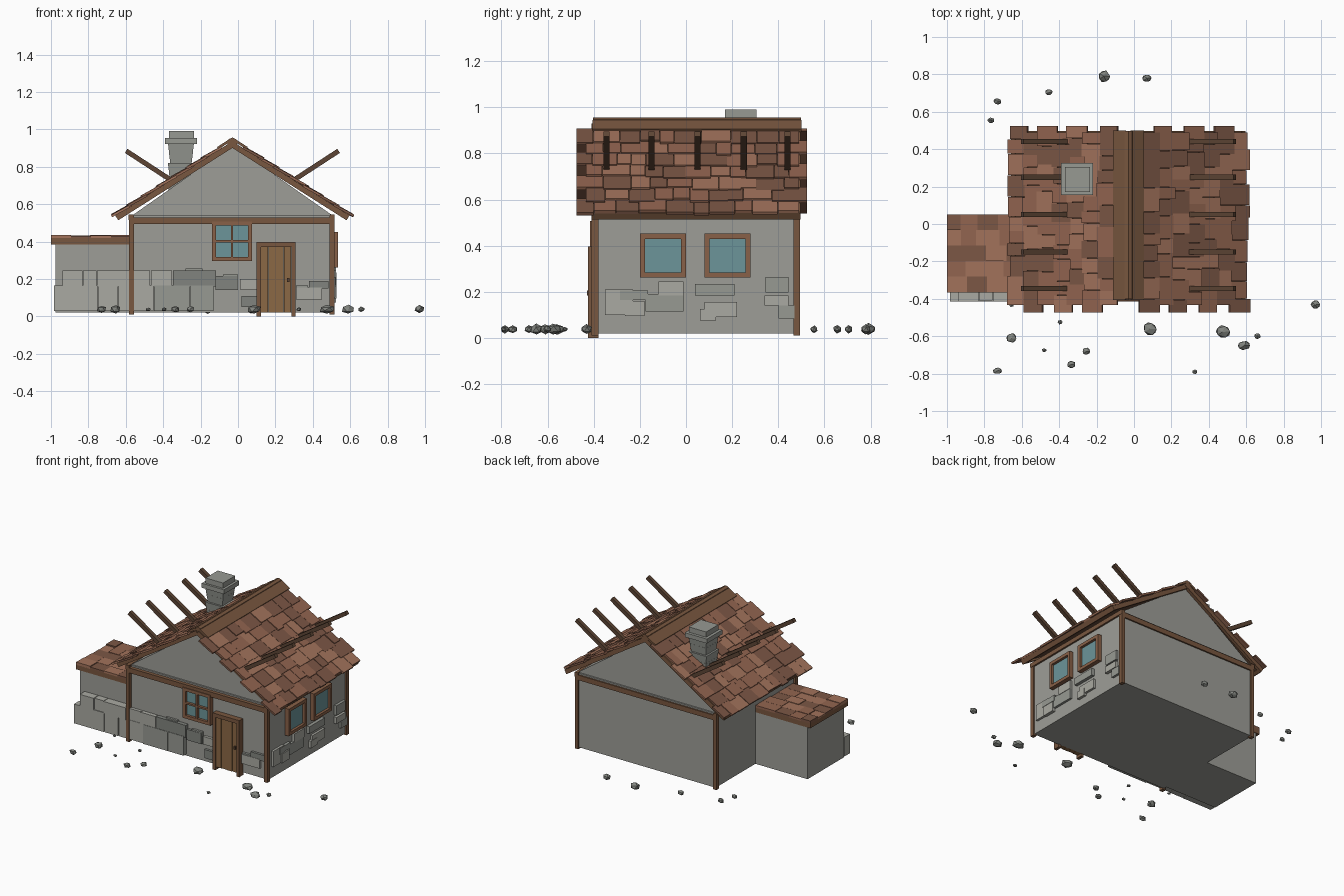
import bpy, bmesh, math, random
from mathutils import Matrix, Vector

if "Cube" in bpy.data.objects:
    bpy.data.objects.remove(bpy.data.objects["Cube"])

random.seed(4)


def mat(name, r, g, b):
    m = bpy.data.materials.new(name)
    m.diffuse_color = (r, g, b, 1)
    m.use_nodes = True
    m.node_tree.nodes["Principled BSDF"].inputs["Base Color"].default_value = m.diffuse_color
    return m


WALL = mat("plaster", .34, .34, .31)
STONE = [mat("stone_light", .40, .40, .36), mat("stone_mid", .31, .32, .29), mat("stone_dark", .22, .23, .21)]
WOOD = mat("timber", .19, .095, .05)
DARK = mat("dark_timber", .11, .06, .035)
FRAME = mat("frame_wood", .25, .12, .065)
DOOR = mat("door_wood", .26, .14, .06)
GLASS = mat("glass", .15, .30, .32)
TILES = [mat("tile_light", .36, .17, .105), mat("tile_mid", .29, .13, .08), mat("tile_dark", .20, .095, .06)]


def finish(bm, name, m):
    me = bpy.data.meshes.new(name)
    bm.to_mesh(me)
    bm.free()
    ob = bpy.data.objects.new(name, me)
    me.materials.append(m)
    bpy.context.collection.objects.link(ob)
    return ob


def add_box(bm, c, s, ry=0):
    M = Matrix.Translation(c) @ Matrix.Rotation(ry, 4, 'Y') @ Matrix.Diagonal((*s, 1))
    bmesh.ops.create_cube(bm, size=1, matrix=M)


def boxes(name, m, items):
    """One object made of boxes given as x0, x1, y0, y1, z0, z1."""
    bm = bmesh.new()
    for x0, x1, y0, y1, z0, z1 in items:
        add_box(bm, ((x0 + x1) / 2, (y0 + y1) / 2, (z0 + z1) / 2), (x1 - x0, y1 - y0, z1 - z0))
    return finish(bm, name, m)


# Walls
X0, X1, Y0, Y1, CX = -.57, .505, -.385, .485, -.03
boxes("house_walls", WALL, [(X0, X1, Y0, Y1, .02, .54)])
boxes("annex_walls", WALL, [(-.975, X0, -.36, .045, .02, .39)])

# Gable block under the roof
bm = bmesh.new()
tri = [bm.verts.new(p) for p in ((-.565, Y0 + .01, .54), (.505, Y0 + .01, .54), (CX, Y0 + .01, .915))]
ext = bmesh.ops.extrude_face_region(bm, geom=[bm.faces.new(tri)])
bmesh.ops.translate(bm, vec=(0, Y1 - Y0 - .02, 0), verts=[v for v in ext["geom"] if isinstance(v, bmesh.types.BMVert)])
bmesh.ops.recalc_face_normals(bm, faces=bm.faces)
finish(bm, "gables", WALL)

# Timber frame: corner posts and top plates
boxes("corner_posts", WOOD, [(x, x + .025, y, y + .03, .01, .54) for x in (-.582, .49) for y in (-.41, .465)])
boxes("top_plates", WOOD, [(-.582, .515, y, y + .025, .495, .53) for y in (-.41, .47)] +
      [(x, x + .025, -.41, .495, .515, .545) for x in (-.585, .492)])

# Main roof, worked in slope coordinates (distance from ridge, height above slope)
A = math.atan2(.39, .615)


def slope_box(bm, side, s0, s1, y0, y1, n0, n1, tilt=0):
    s, n = (s0 + s1) / 2, (n0 + n1) / 2
    c = (CX + side * (s * math.cos(A) + n * math.sin(A)), (y0 + y1) / 2, .915 - s * math.sin(A) + n * math.cos(A))
    add_box(bm, c, (s1 - s0, y1 - y0, n1 - n0), side * (A + tilt))


deck, trim, caps = bmesh.new(), bmesh.new(), bmesh.new()
tiles = [bmesh.new() for _ in TILES]
for side in (-1, 1):
    slope_box(deck, side, 0, .72, -.40, .49, 0, .015)
    for y in (-.41, .475):
        slope_box(trim, side, 0, .73, y, y + .022, -.012, .018)
    slope_box(trim, side, .705, .73, -.41, .497, -.012, .02)
    slope_box(caps, side, .0, .075, -.405, .50, .022, .036)
    for row in range(7):
        s = .055 + row * .095
        off = row % 2
        y, end = (-.475, .49) if off == (side < 0) else (-.435, .525)
        while y < end - .01:
            w = random.uniform(.06, .13)
            if end - y - w < .05:
                w = end - y
            ln = .115 + random.uniform(-.012, .012)
            h = random.uniform(-.002, .003)
            slope_box(random.choice(tiles), side, s, s + ln, y + .001, y + w - .001, .017 + h, .030 + h, -.06)
            y += w
finish(deck, "roof_deck", DARK)
finish(trim, "roof_trim", WOOD)
finish(caps, "ridge_boards", WOOD)
for bm, m in zip(tiles, TILES):
    finish(bm, "roof_" + m.name, m)

# Ridge pole
bm = bmesh.new()
bmesh.ops.create_cone(bm, cap_ends=True, segments=8, radius1=.028, radius2=.028, depth=.9,
                      matrix=Matrix.Translation((CX, .048, .928)) @ Matrix.Rotation(math.pi / 2, 4, 'X'))
finish(bm, "ridge_pole", WOOD)

# Poles jutting up and out of both slopes
bm = bmesh.new()
for side in (-1, 1):
    a, b = Vector((CX + side * .33, .73)), Vector((CX + side * .568, .885))
    d = b - a
    for y in (-.345, -.15, .05, .25, .44):
        mid = (a + b) / 2
        add_box(bm, (mid.x, y, mid.y), (d.length, .027, .026), -math.atan2(d.y, d.x))
finish(bm, "jutting_rafters", DARK)

# Chimney: flared courses and a cap
bm = bmesh.new()
for i in range(5):
    f = .064 if i % 2 else .07
    r = bmesh.ops.create_cone(bm, cap_ends=True, segments=4, radius1=(f - .007) * 2 ** .5, radius2=f * 2 ** .5, depth=.056,
                              matrix=Matrix.Translation((-.305, .24, .685 + i * .054)) @ Matrix.Rotation(math.pi / 4, 4, 'Z'))
finish(bm, "chimney_stack", STONE[1])
boxes("chimney_cap", STONE[1], [(-.39, -.218, .155, .325, .922, .953), (-.37, -.235, .17, .305, .953, .99)])

# Annex roof
boxes("annex_roof_trim", WOOD, [(-1.0, -.575, -.365, .05, .385, .418)])
annex = [[] for _ in TILES]
for i in range(5):
    x = -1.0
    while x < -.58:
        w = random.uniform(.06, .13)
        x1 = -.575 if x + w > -.62 else x + w
        h = random.uniform(.427, .436)
        random.choice(annex).append((x, x1, -.365 + i * .083, -.365 + (i + 1) * .083, .415, h))
        x = x1
for items, m in zip(annex, TILES):
    boxes("annex_" + m.name, m, items)


# Windows: four frame rails and a pane; u is the run along the wall
def window(name, u0, u1, z0, z1, face, side_wall, bars):
    t = .022
    rails = [(u0, u1, z0, z0 + t), (u0, u1, z1 - t, z1), (u0, u0 + t, z0, z1), (u1 - t, u1, z0, z1)]
    if bars:
        um, zm = (u0 + u1) / 2, (z0 + z1) / 2
        rails += [(um - .006, um + .006, z0, z1), (u0, u1, zm - .006, zm + .006)]

    def box(r, depth):
        if side_wall:
            return (face - .01, face + depth, *r)
        return (r[0], r[1], face - depth, face + .01, r[2], r[3])
    boxes(name + "_frame", FRAME, [box(r, .03) for r in rails])
    boxes(name + "_pane", GLASS, [box((u0 + .01, u1 - .01, z0 + .01, z1 - .01), .012)])


window("front_window", -.14, .075, .295, .508, Y0, False, True)
window("side_window_a", -.20, 0, .262, .452, X1, True, False)
window("side_window_b", .08, .28, .262, .452, X1, True, False)

# Door
boxes("door_frame", WOOD, [(.10, .122, -.425, -.38, 0, .395), (.285, .307, -.425, -.38, 0, .395),
                           (.10, .307, -.425, -.38, .37, .397)])
boxes("door_planks", DOOR, [(.122 + i * .041, .161 + i * .041, -.416 + (i % 2) * .003, -.38, .02, .37) for i in range(4)])
boxes("door_handle", DARK, [(.263, .275, -.428, -.41, .185, .205)])

# Stones in front of the annex and front wall (x0, x1, z0, z1)
low = [-.985, -.75, -.64, -.45, -.255, -.13]
top = [-.94, -.83, -.755, -.58, -.468, -.35, -.115]
front = [(a, b, .03, .165) for a, b in zip(low, low[1:])] + [(a, b, .16, .245) for a, b in zip(top, top[1:])]
stones = [[] for _ in STONE]
for i, (a, b, z0, z1) in enumerate(front):
    k = 0 if b < -.34 else 1 + (z0 > .1)
    stones[k].append((a + .002, b - .002, random.uniform(-.416, -.405), -.355, z0, z1))
thin = [(-.28, -.19, .23, .255), (-.12, -.005, .14, .215), (.01, .1, .145, .2), (-.08, .0, .14, .225),
        (.38, .485, .148, .19), (.31, .45, .09, .155), (.31, .375, .1, .165), (.02, .1, .05, .11)]
for i, (a, b, z0, z1) in enumerate(thin):
    stones[(i + 1) % 3].append((a, b, -.40 - .002 * (i % 3), -.37, z0, z1))
# Stones on the right wall (y0, y1, z0, z1)
side = [(-.35, -.23, .10, .21), (-.285, -.165, .165, .205), (-.265, -.18, .095, .16), (-.175, -.01, .115, .19),
        (-.12, -.01, .185, .245), (.04, .21, .185, .235), (.08, .22, .09, .155), (.345, .445, .197, .265),
        (.34, .445, .14, .185), (.40, .47, .085, .14), (.06, .13, .075, .125)]
for i, (a, b, z0, z1) in enumerate(side):
    stones[i % 2].append((X1 - .01, X1 + .016 + .003 * (i % 3), a, b, z0, z1))
for items, m in zip(stones, STONE):
    boxes("wall_" + m.name, m, items)

# Scattered rocks (x, y, radius)
rocks = [(-.765, .555, .021), (-.73, .655, .023), (-.455, .705, .022), (-.16, .79, .033), (.07, .78, .026),
         (-.655, -.61, .028), (-.655, -.435, .012), (-.73, -.785, .025), (-.48, -.675, .013), (-.395, -.525, .013),
         (-.335, -.75, .024), (-.255, -.68, .023), (.085, -.56, .038), (.475, -.575, .042), (.59, -.65, .035),
         (.66, -.6, .018), (.325, -.79, .014), (.97, -.43, .026)]
bm = bmesh.new()
for x, y, r in rocks:
    M = Matrix.Translation((x, y, .038)) @ Matrix.Diagonal((r, r * random.uniform(.7, 1), min(r * .75, .024), 1))
    vs = bmesh.ops.create_icosphere(bm, subdivisions=1, radius=1.04, matrix=M)["verts"]
    for v in vs:
        v.co += Vector([random.uniform(-.1, .1) * r for _ in range(3)])
finish(bm, "scattered_rocks", STONE[2])
